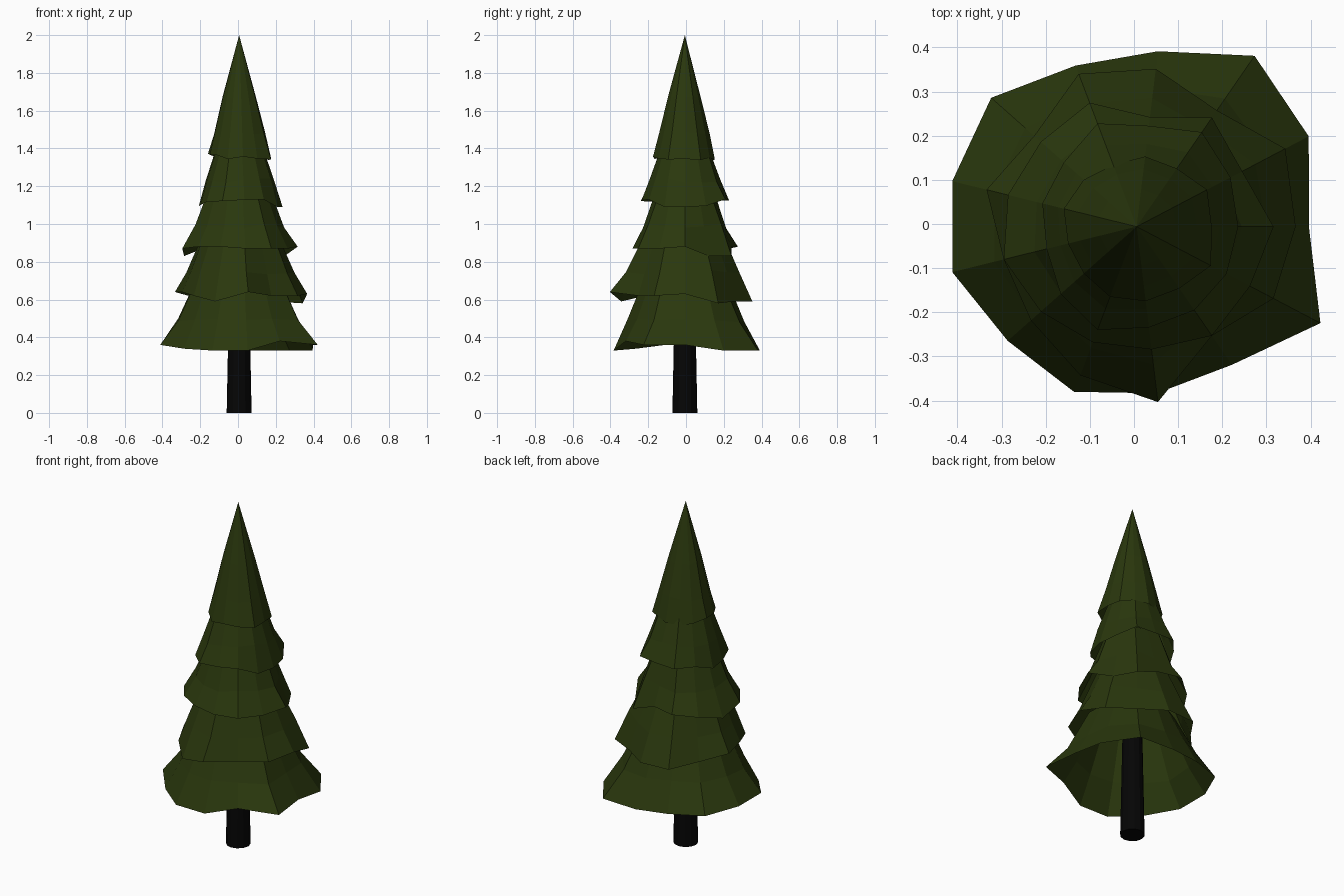
import bpy
import bmesh
import math
import random

if "Cube" in bpy.data.objects:
    bpy.data.objects.remove(bpy.data.objects["Cube"], do_unlink=True)

random.seed(4)
SIDES = 13
AXIS_X, AXIS_Y = 0.006, -0.006


def make_material(name, colour):
    material = bpy.data.materials.new(name)
    material.use_nodes = True
    material.diffuse_color = colour
    shader = material.node_tree.nodes["Principled BSDF"]
    shader.inputs["Base Color"].default_value = colour
    shader.inputs["Roughness"].default_value = 0.9
    return material


def make_object(name, bm, material):
    mesh = bpy.data.meshes.new(name)
    bm.to_mesh(mesh)
    bm.free()
    mesh.materials.append(material)
    obj = bpy.data.objects.new(name, mesh)
    bpy.context.collection.objects.link(obj)
    return obj


def add_ring(bm, radii, heights):
    ring = []
    for i in range(SIDES):
        angle = math.tau * i / SIDES
        ring.append(bm.verts.new((AXIS_X + radii[i] * math.cos(angle),
                                  AXIS_Y + radii[i] * math.sin(angle),
                                  heights[i])))
    return ring


def bridge(bm, upper, lower):
    for i in range(SIDES):
        j = (i + 1) % SIDES
        bm.faces.new((upper[i], lower[i], lower[j], upper[j]))


def blended(radius, rim, share):
    # A ring that partly follows the uneven outline of the rim below it
    mean = sum(rim) / SIDES
    return [radius * (1 + share * (r / mean - 1)) for r in rim]


def jitter(height, amount):
    return [height + random.uniform(-amount, amount) for _ in range(SIDES)]


def percent(values):
    return [v / 100 for v in values]


leaf_green = make_material("dark pine green", (0.023, 0.039, 0.004, 1))
bark_black = make_material("black bark", (0.0015, 0.0015, 0.0015, 1))

# Uneven rim outlines of the branch tiers, from the crown to the ground
rims = [percent(row) for row in (
    (17, 18, 16, 16, 15, 16, 17, 16, 16, 17, 17, 17, 19),
    (23, 24, 26, 23, 25, 22, 22, 21, 23, 25, 23, 23, 23),
    (31, 27, 30, 25, 30, 29, 30, 31, 29, 28, 28, 30, 29),
    (36, 38, 32, 36, 37, 31, 35, 31, 32, 36, 40, 30, 35),
    (39, 44, 47, 40, 39, 44, 43, 43, 39, 40, 38, 38, 47))]
rim_heights = [
    jitter(1.355, 0.02), jitter(1.11, 0.025),
    percent((88, 83, 83, 88, 88, 86, 83, 87, 88, 88, 87, 87, 87)),
    percent((63, 58, 59, 59, 59, 61, 64, 64, 62, 59, 64, 62, 62)),
    percent((36, 33, 33, 33, 34, 35, 36, 36, 34, 33, 33, 38, 36))]

# Upper rings of each tier: (radius, height); lower tiers start hidden
# inside the tier above
uppers = [
    [(0.088, 1.67), (0.135, 1.48)],
    [(0.115, 1.44), (0.19, 1.23)],
    [(0.15, 1.2), (0.228, 0.99)],
    [(0.19, 0.97), (0.285, 0.745)],
    [(0.22, 0.72), (0.325, 0.49)]]

# Foliage: overlapping faceted skirts, open underneath
bm = bmesh.new()
for tier, rim in enumerate(rims):
    (r1, z1), (r2, z2) = uppers[tier]
    top = add_ring(bm, blended(r1, rim, 0.5), jitter(z1, 0.01))
    shoulder = add_ring(bm, blended(r2, rim, 0.65), jitter(z2, 0.012))
    edge = add_ring(bm, rim, rim_heights[tier])
    if tier == 0:
        apex = bm.verts.new((AXIS_X, AXIS_Y, 2))
        for i in range(SIDES):
            bm.faces.new((apex, top[i], top[(i + 1) % SIDES]))
    bridge(bm, top, shoulder)
    bridge(bm, shoulder, edge)
foliage = make_object("foliage", bm, leaf_green)

# Trunk: slim tapered post rising into the foliage
bm = bmesh.new()
bmesh.ops.create_cone(bm, cap_ends=True, segments=12, radius1=0.066,
                      radius2=0.05, depth=0.8)
bmesh.ops.translate(bm, verts=bm.verts, vec=(AXIS_X, AXIS_Y, 0.4))
trunk = make_object("trunk", bm, bark_black)
